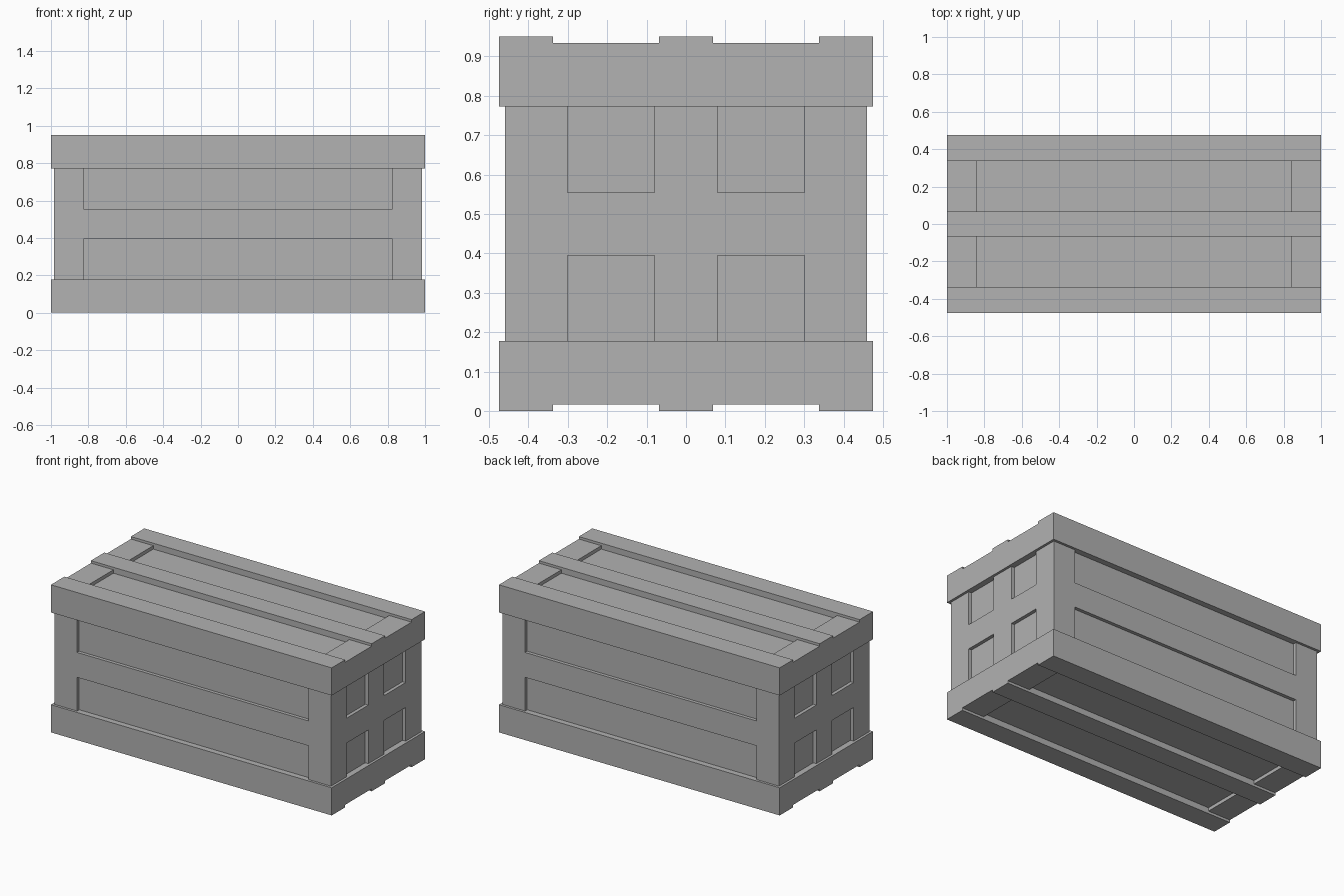
import bpy

cube = bpy.data.objects.get("Cube")
if cube:
    bpy.data.objects.remove(cube, do_unlink=True)

grey = bpy.data.materials.new("plain grey")
grey.use_nodes = True
colour = (0.445, 0.445, 0.445, 1)
grey.diffuse_color = colour
grey.node_tree.nodes["Principled BSDF"].inputs["Base Color"].default_value = colour


def box(name, x, y, z):
    """Add a flat-sided board from its (low, high) extents."""
    verts = [(a, b, c) for a in x for b in y for c in z]
    faces = [(0, 1, 3, 2), (4, 6, 7, 5), (0, 4, 5, 1),
             (2, 3, 7, 6), (0, 2, 6, 4), (1, 5, 7, 3)]
    mesh = bpy.data.meshes.new(name)
    mesh.from_pydata(verts, [], faces)
    mesh.materials.append(grey)
    obj = bpy.data.objects.new(name, mesh)
    bpy.context.collection.objects.link(obj)


def span(side, a, b):
    """Extents from a to b, mirrored when side is -1."""
    return tuple(sorted((side * a, side * b)))


HEIGHT = 0.95
STEP = 0.016                      # how far planks stand above the frame
DEPTH = 0.022                     # how far panels sit inside the frame
FX, FY = 1 - STEP, 0.475 - STEP   # frame half sizes
LOW, HIGH = 0.178, HEIGHT - 0.178
RAIL = (0.395, 0.555)
SIDES = ((1, "left"), (-1, "right"))

# Recessed panels, one solid core
box("panel_core", (DEPTH - FX, FX - DEPTH), (DEPTH - FY, FY - DEPTH),
    (STEP + DEPTH, HEIGHT - STEP - DEPTH))

# Lid and base: long planks with lower end boards between them
for name, outer, inner, frame in (("lid", HEIGHT, HIGH, HEIGHT - STEP),
                                  ("base", 0, LOW, STEP)):
    z = tuple(sorted((outer, inner)))
    end_z = tuple(sorted((frame, inner)))
    box(name + "_middle_plank", (-1, 1), (-0.068, 0.068), z)
    for s, depth_name in ((1, "back"), (-1, "front")):
        box(f"{name}_{depth_name}_plank", (-1, 1), span(s, 0.338, 0.475), z)
        for e, side_name in SIDES:
            box(f"{name}_{depth_name}_{side_name}_end_board",
                span(e, 0.84, 1), span(s, 0.068, 0.338), end_z)

# Corner posts and long rails on the front and back
for s, depth_name in ((1, "back"), (-1, "front")):
    box(depth_name + "_rail", (-0.825, 0.825), span(s, 0.4, FY), RAIL)
    for e, side_name in SIDES:
        box(f"{depth_name}_{side_name}_post", span(e, 0.825, FX),
            span(s, 0.3, FY), (LOW, HIGH))

# Crossed boards on the two ends
for e, side_name in SIDES:
    x = span(e, 0.9, FX)
    box(side_name + "_end_upright", x, (-0.08, 0.08), (LOW, HIGH))
    for s, depth_name in ((1, "back"), (-1, "front")):
        box(f"{side_name}_end_{depth_name}_rail", x, span(s, 0.08, 0.3), RAIL)
